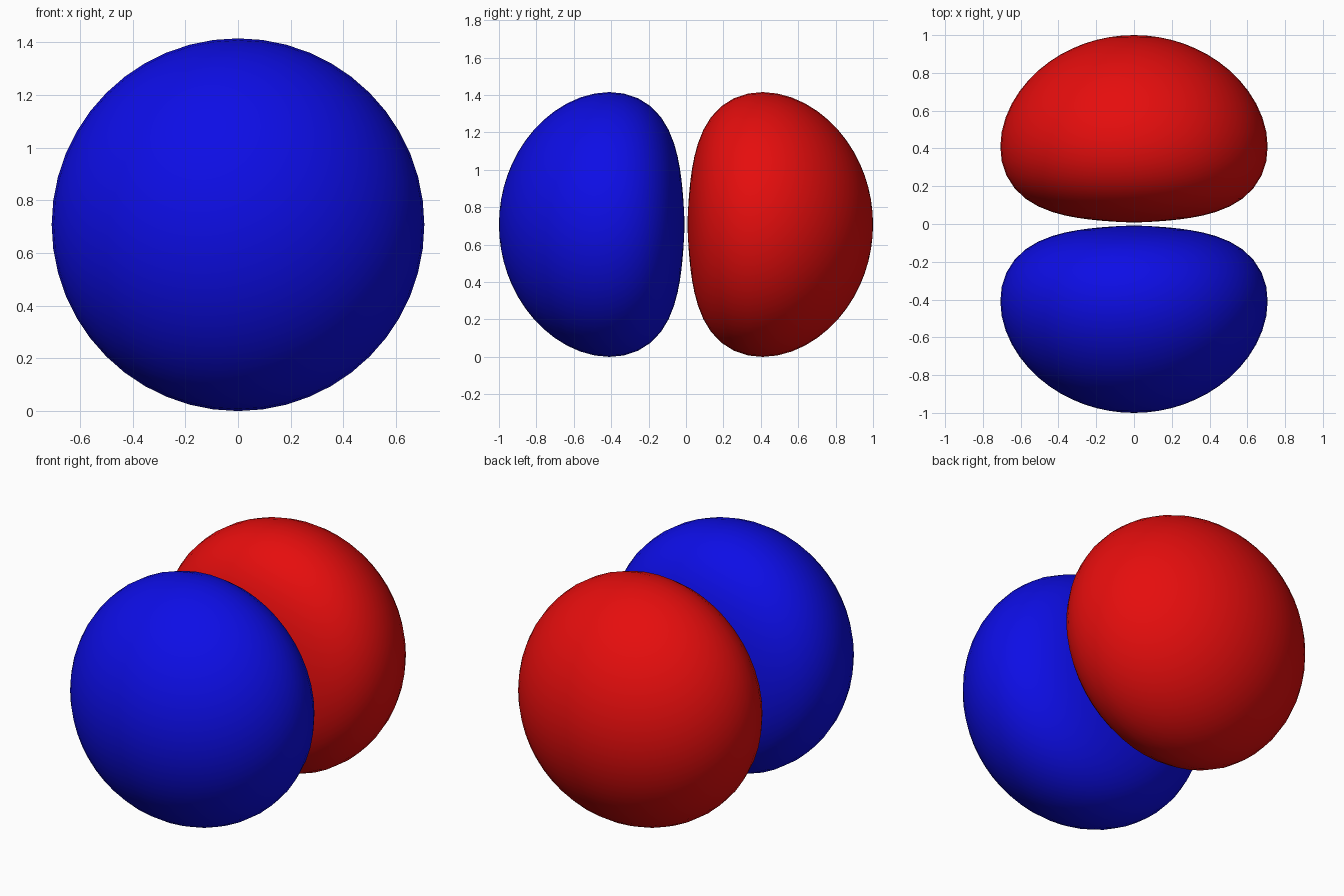
import bpy, bmesh, math

if "Cube" in bpy.data.objects:
    bpy.data.objects.remove(bpy.data.objects["Cube"])

K = 4.9          # decay rate that shapes the lobe
MID = 0.41       # distance of the widest ring from the centre plane
SIDES, RINGS = 48, 28


def material(name, color):
    m = bpy.data.materials.new(name)
    m.diffuse_color = (*color, 1.0)
    m.use_nodes = True
    m.node_tree.nodes["Principled BSDF"].inputs["Base Color"].default_value = m.diffuse_color
    return m


def reach(phi):
    """Distance from the lobe's middle to its surface, at an angle to its axis."""
    lo, hi = 0.0, 1.2
    for _ in range(50):
        t = (lo + hi) / 2
        y, rho = MID + t * math.cos(phi), t * math.sin(phi)
        inside = y > math.exp(K * (math.hypot(y, rho) - 1))
        lo, hi = (t, hi) if inside else (lo, t)
    return lo


# Half outline of a lobe as (distance along axis, radius), outer tip to inner pole
profile = []
for i in range(RINGS + 1):
    phi = math.pi * i / RINGS
    t = reach(phi)
    profile.append((MID + t * math.cos(phi), t * math.sin(phi)))
height = max(r for _, r in profile)


def lobe(name, side, mat):
    """Revolve the outline around the y axis, on the given side."""
    bm = bmesh.new()
    verts = [bm.verts.new((r, side * y, height)) for y, r in profile]
    edges = [bm.edges.new(pair) for pair in zip(verts, verts[1:])]
    bmesh.ops.spin(bm, geom=verts + edges, cent=(0, 0, height), axis=(0, 1, 0),
                   angle=2 * math.pi, steps=SIDES, use_duplicate=False)
    bmesh.ops.remove_doubles(bm, verts=bm.verts[:], dist=0.0005)
    bmesh.ops.recalc_face_normals(bm, faces=bm.faces[:])
    for f in bm.faces:
        f.smooth = True
    mesh = bpy.data.meshes.new(name)
    bm.to_mesh(mesh)
    bm.free()
    mesh.materials.append(mat)
    bpy.context.collection.objects.link(bpy.data.objects.new(name, mesh))


# Two mirrored lobes
lobe("front_lobe", -1, material("blue", (0.004, 0.004, 0.787)))
lobe("back_lobe", 1, material("red", (0.787, 0.004, 0.004)))
